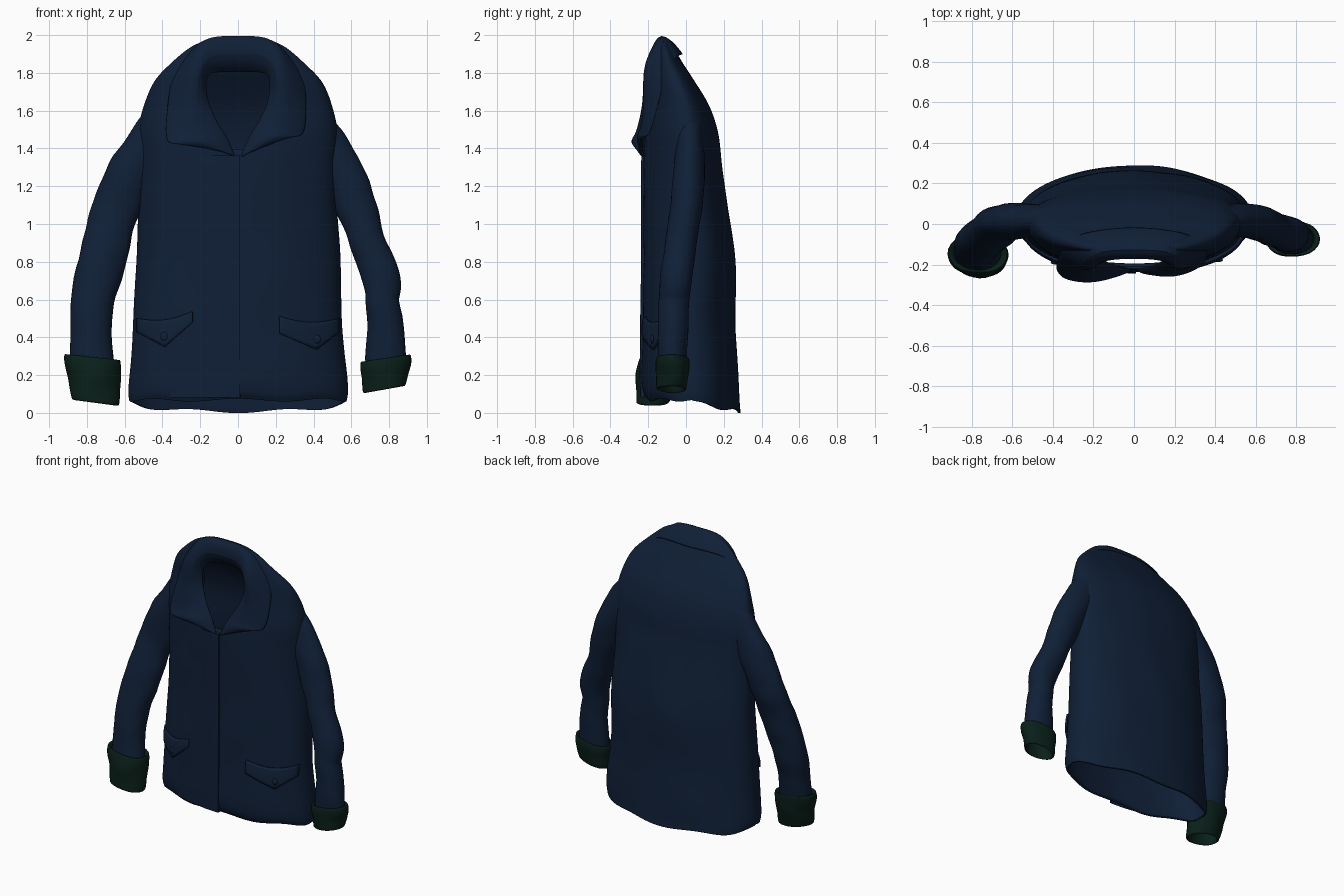
import bpy, math
from mathutils import Vector, noise

if "Cube" in bpy.data.objects:
    bpy.data.objects.remove(bpy.data.objects["Cube"])


def material(name, rgb):
    m = bpy.data.materials.new(name)
    m.diffuse_color = (*rgb, 1)
    m.use_nodes = True
    m.node_tree.nodes["Principled BSDF"].inputs["Base Color"].default_value = m.diffuse_color
    return m


NAVY = material("navy_cloth", (0.005, 0.014, 0.038))
GREEN = material("green_cuff", (0.003, 0.014, 0.010))


def smooth_rows(rows, steps):
    """Catmull-Rom interpolation of rows of numbers."""
    out, n = [], len(rows)
    for i in range(n - 1):
        a, b, c, d = (rows[max(0, min(n - 1, i + k))] for k in (-1, 0, 1, 2))
        for s in range(steps):
            t = s / steps
            out.append([0.5 * (2 * q + (r - p) * t + (2 * p - 5 * q + 4 * r - u) * t * t
                               + (3 * q - p - 3 * r + u) * t ** 3)
                        for p, q, r, u in zip(a, b, c, d)])
    return out + [list(rows[-1])]


def surface(name, grid, mat, closed=False, thick=0.0, subsurf=0, keep=None, offset=-1):
    """Mesh from a grid of points, optionally closed around, thickened and smoothed."""
    n = len(grid[0])
    verts = [Vector(p) for row in grid for p in row]
    faces = []
    for i in range(len(grid) - 1):
        for j in range(n if closed else n - 1):
            k = (j + 1) % n
            f = (i * n + j, i * n + k, (i + 1) * n + k, (i + 1) * n + j)
            if keep is None or keep(sum((verts[v] for v in f), Vector()) / 4):
                faces.append(f)
    me = bpy.data.meshes.new(name)
    me.from_pydata(verts, [], faces)
    ob = bpy.data.objects.new(name, me)
    bpy.context.collection.objects.link(ob)
    me.materials.append(mat)
    if thick:
        mod = ob.modifiers.new("thickness", 'SOLIDIFY')
        mod.thickness, mod.offset = thick, offset
    if subsurf:
        mod = ob.modifiers.new("smooth", 'SUBSURF')
        mod.levels = mod.render_levels = subsurf
    bpy.ops.object.select_all(action='DESELECT')
    ob.select_set(True)
    bpy.context.view_layer.objects.active = ob
    bpy.ops.object.shade_smooth_by_angle(angle=math.radians(40))
    return ob


# Torso sections: height, half width, front y, side y, back y
TORSO = smooth_rows([
    (0.0, 0.575, -0.205, 0.03, 0.287), (0.10, 0.580, -0.23, 0.03, 0.28),
    (0.45, 0.555, -0.23, 0.03, 0.265), (0.80, 0.540, -0.225, 0.03, 0.26),
    (1.10, 0.525, -0.225, 0.03, 0.22), (1.30, 0.525, -0.225, 0.03, 0.19),
    (1.48, 0.53, -0.215, 0.02, 0.17), (1.62, 0.50, -0.19, 0.00, 0.125),
    (1.75, 0.445, -0.175, -0.04, 0.05), (1.85, 0.355, -0.165, -0.08, -0.015),
    (1.93, 0.260, -0.155, -0.11, -0.065), (1.97, 0.18, -0.15, -0.12, -0.09)], 10)
Q = 0.85


def section(z):
    for a, b in zip(TORSO, TORSO[1:]):
        if z <= b[0]:
            t = max(0, (z - a[0]) / (b[0] - a[0]))
            return [u + (v - u) * t for u, v in zip(a, b)]
    return TORSO[-1]


def front_y(x, z):
    _, hw, yf, ys, _ = section(z)
    c = min(1, abs(x) / hw)
    return ys + (yf - ys) * math.sqrt(1 - c * c) ** Q


def in_neck(p):
    """Forward facing neck opening."""
    z = p.z
    w = 0.03 + (z - 1.39) * 0.8 if z < 1.6 else 0.19
    return z > 1.39 and abs(p.x) < w and p.y < section(z)[3]


# Torso shell, open at hem and neck, with light cloth ripple
grid = []
for z, hw, yf, ys, yb in TORSO:
    row = []
    for j in range(144):
        a = 2 * math.pi * j / 144
        c, s = math.cos(a), math.sin(a)
        x = hw * c
        y = ys + ((yb - ys) * s if s > 0 else (yf - ys) * (-s) ** Q)
        hem = max(0, 1 - z / 0.3)
        w = noise.noise(Vector((x * 4, y * 4, z * 3))) * 0.007
        lift = 0.008 + 0.06 * (1 - max(0, s) ** 0.7) + 0.008 * math.sin(7 * a)
        row.append((x + w, y + w, z + hem * lift))
    grid.append(row)
surface("torso", grid, NAVY, True, 0.012, 0, lambda p: not in_neck(p), -1)

# Overlapping front edge: a panel that rises gently and folds in at the centre
zs = [0.082 + 1.28 * i / 30 for i in range(31)]
PANEL = ((-0.36, -0.006), (-0.28, -0.002), (-0.2, 0.004), (-0.1, 0.01), (0.0, 0.013),
         (0.01, 0.011), (0.012, -0.01))
surface("front_overlap", [[(x, front_y(x, z) - d, z) for x, d in PANEL] for z in zs], NAVY)


def tube(name, rows, mat, steps, tilt=0.0, wrinkle=0.0, follow=True):
    """Tube of elliptical rings: x, y, z, half width, half depth."""
    rows = smooth_rows(rows, steps)
    grid = []
    d = Vector((0, 0, -1))
    for i, (x, y, z, rw, rd) in enumerate(rows):
        a, b = rows[max(0, i - 1)], rows[min(len(rows) - 1, i + 1)]
        if follow:
            d = Vector((b[0] - a[0], 0, b[2] - a[2])).normalized()
        side = Vector((-d.z, 0, d.x))
        row = []
        for j in range(28):
            t = 2 * math.pi * j / 28
            p = side * rw * math.cos(t) + Vector((0, rd * math.sin(t), tilt * math.cos(t)))
            c = Vector((x, y, z))
            row.append(c + p * (1 + wrinkle * noise.noise((c + p) * 8)))
        grid.append(row)
    return surface(name, grid, mat, True)


# Sleeves, starting inside the shoulders
tube("right_sleeve", [
    (0.30, -0.02, 1.72, .04, .03), (0.37, 0.01, 1.57, .10, .07), (0.455, 0.02, 1.42, .12, .075),
    (0.565, 0.015, 1.24, .115, .085), (0.63, 0.0, 1.08, .105, .085), (0.695, -0.03, 0.88, .095, .085),
    (0.76, -0.055, 0.70, .105, .085), (0.765, -0.065, 0.58, .09, .08),
    (0.78, -0.07, 0.42, .10, .08), (0.785, -0.07, 0.2, .108, .075)], NAVY, 6, 0, 0.08)
tube("left_sleeve", [
    (-0.30, -0.02, 1.72, .04, .03), (-0.38, 0.01, 1.57, .10, .07), (-0.47, 0.015, 1.42, .12, .08),
    (-0.59, 0.015, 1.23, .125, .09), (-0.655, 0.0, 1.05, .125, .09), (-0.705, -0.04, 0.87, .125, .095),
    (-0.768, -0.09, 0.60, .115, .10), (-0.78, -0.12, 0.42, .107, .095),
    (-0.77, -0.15, 0.18, .118, .09)], NAVY, 6, 0, 0.08)


# Turned-back cuffs: rolled outer wall, lip and inner wall
def cuff(name, top, bottom, rw, rd, tilt):
    rows = []
    for t, k in ((0.12, .72), (0.0, .92), (0.06, 1.0), (0.3, 1.02), (0.6, .95), (0.93, .88),
                 (1.0, .82), (0.93, .74), (0.3, .70)):
        c = Vector(top).lerp(Vector(bottom), t)
        rows.append((*c, rw * k, rd * k))
    tube(name, rows, GREEN, 4, tilt, 0.1, False)


cuff("right_cuff", (0.785, -0.07, 0.29), (0.775, -0.075, 0.125), 0.13, 0.09, 0.018)
cuff("left_cuff", (-0.77, -0.145, 0.295), (-0.755, -0.175, 0.055), 0.145, 0.105, -0.015)

# Collar half: stations from lapel point to nape, each inner / roll / fall / edge
COLLAR = [
    [(.015, -.22, 1.35), (.03, -.24, 1.36), (.055, -.24, 1.375), (.075, -.225, 1.39)],
    [(.045, -.215, 1.44), (.11, -.25, 1.455), (.19, -.26, 1.46), (.27, -.23, 1.455)],
    [(.105, -.195, 1.54), (.17, -.235, 1.52), (.25, -.24, 1.50), (.35, -.19, 1.48)],
    [(.155, -.17, 1.65), (.21, -.22, 1.65), (.27, -.22, 1.64), (.365, -.145, 1.63)],
    [(.165, -.145, 1.77), (.20, -.23, 1.80), (.25, -.21, 1.85), (.345, -.10, 1.79)],
    [(.11, -.11, 1.80), (.14, -.20, 1.88), (.17, -.15, 2.015), (.25, -.04, 1.88)],
    [(0, -.09, 1.80), (0, -.19, 1.89), (0, -.14, 2.04), (0, -.01, 1.89)]]


def mirrored(station):
    """Left lapel hangs a little lower, wider and further forward."""
    out = []
    for k, (x, y, z) in enumerate(station):
        low = max(0, min(1, (1.72 - z) / 0.25)) * k / 3 if z > 1.42 else 0
        out.append((-x - 0.035 * low, y - 0.045 * low, z - 0.035 * low))
    return out


stations = COLLAR + [mirrored(s) for s in reversed(COLLAR[:-1])]
flat = smooth_rows([[v for p in s for v in p] for s in stations], 3)
surface("collar", [[r[i:i + 3] for i in (0, 3, 6, 9)] for r in flat], NAVY,
        thick=0.014, subsurf=2, offset=0)


# Pocket flaps with pointed lower edges and a button each
def flap(name, x0, x1, top0, top1, bottom, tip_t):
    grid = []
    for v in range(7):
        row = []
        for i in range(17):
            t = i / 16
            b0, bt, b1 = bottom
            zb = b0 + (bt - b0) * t / tip_t if t < tip_t else bt + (b1 - bt) * (t - tip_t) / (1 - tip_t)
            zt = top0 + (top1 - top0) * t - 0.025 * math.sin(math.pi * t)
            x, z = x0 + (x1 - x0) * t, zt + (zb - zt) * v / 6
            row.append((x, front_y(x, z) - 0.004 - 0.014 * math.sin(math.pi * (0.1 + 0.5 * v / 6)), z))
        grid.append(row)
    surface(name, grid, NAVY, thick=0.014, offset=0)
    bx, bz = x0 + (x1 - x0) * tip_t, bottom[1] + 0.055
    bpy.ops.mesh.primitive_uv_sphere_add(segments=16, ring_count=8, radius=0.024,
                                         location=(bx, front_y(bx, bz) - 0.022, bz))
    button = bpy.context.object
    button.name = name + "_button"
    button.scale.y = 0.45
    button.data.materials.append(NAVY)
    bpy.ops.object.shade_smooth()


flap("left_pocket_flap", -0.535, -0.24, 0.50, 0.535, (0.43, 0.35, 0.48), 0.5)
flap("right_pocket_flap", 0.22, 0.535, 0.51, 0.50, (0.42, 0.335, 0.43), 0.62)
